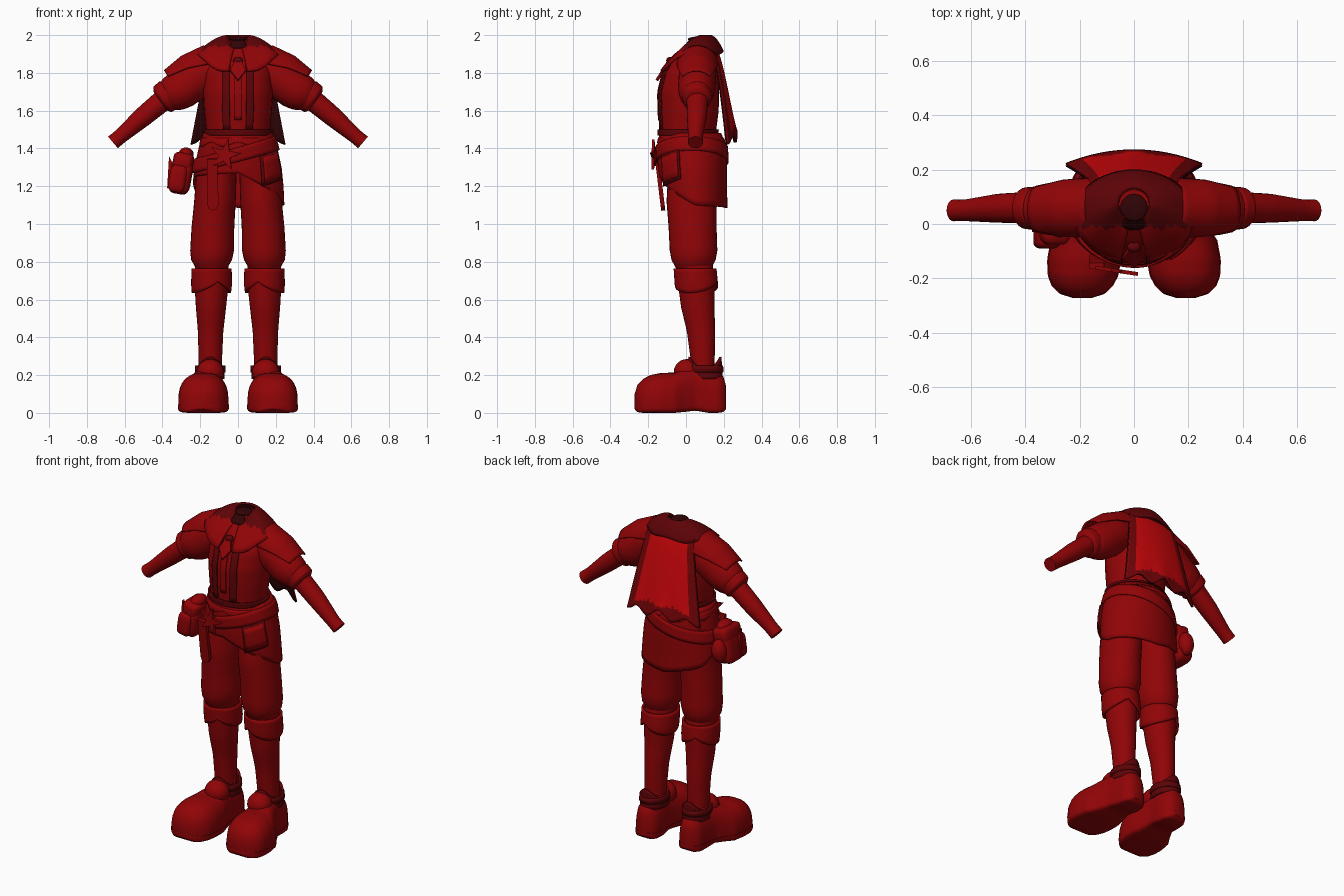
import bpy, bmesh, math
from math import sin, cos, pi, radians
from mathutils import Vector

if "Cube" in bpy.data.objects:
    bpy.data.objects.remove(bpy.data.objects["Cube"])


def mat(name, r, g, b):
    m = bpy.data.materials.new(name)
    m.diffuse_color = (r, g, b, 1)
    m.use_nodes = True
    m.node_tree.nodes["Principled BSDF"].inputs["Base Color"].default_value = m.diffuse_color
    return m


RED = mat("red cloth", 0.28, 0.0012, 0.002)
BRIGHT = mat("bright red cape", 0.6, 0.0018, 0.003)
MID = mat("muted red border", 0.17, 0.001, 0.002)
DARK = mat("dark red trim", 0.11, 0.001, 0.002)
DEEP = mat("deep red lining", 0.03, 0.001, 0.0015)


def finish(bm, name, mats, thick=0, angle=40):
    bmesh.ops.remove_doubles(bm, verts=bm.verts, dist=1e-5)
    bmesh.ops.recalc_face_normals(bm, faces=bm.faces)
    me = bpy.data.meshes.new(name)
    bm.to_mesh(me)
    bm.free()
    ob = bpy.data.objects.new(name, me)
    bpy.context.collection.objects.link(ob)
    for m in mats if isinstance(mats, (list, tuple)) else [mats]:
        me.materials.append(m)
    if thick:
        mod = ob.modifiers.new("thickness", 'SOLIDIFY')
        mod.thickness, mod.offset = thick, 0
    bpy.ops.object.select_all(action='DESELECT')
    ob.select_set(True)
    bpy.context.view_layer.objects.active = ob
    bpy.ops.object.shade_smooth_by_angle(angle=radians(angle))
    return ob


def grid(name, fn, nu, nv, mats, thick=0, caps=False, pick=None):
    """Surface from fn(u, v) with u, v in 0..1; caps close both v ends."""
    bm = bmesh.new()
    rows = [[bm.verts.new(fn(i / nu, j / nv)) for i in range(nu + 1)] for j in range(nv + 1)]
    for j in range(nv):
        for i in range(nu):
            f = bm.faces.new((rows[j][i], rows[j][i + 1], rows[j + 1][i + 1], rows[j + 1][i]))
            if pick:
                f.material_index = pick((i + .5) / nu, (j + .5) / nv)
    if caps:
        for r in (rows[0], rows[-1]):
            bm.faces.new(r[:-1])
    return finish(bm, name, mats, thick)


def lerp_rows(rows, key, k):
    """Interpolate rows of numbers by column k."""
    rows = sorted(rows, key=lambda r: r[k])
    key = min(max(key, rows[0][k]), rows[-1][k])
    for a, b in zip(rows, rows[1:]):
        if key <= b[k]:
            t = (key - a[k]) / (b[k] - a[k])
            return [p + (q - p) * t for p, q in zip(a, b)]


def surf(rings, a, z, off=0.0):
    """Point on stacked ellipses (cx, cy, z, rx, ry); a = 0 faces front."""
    cx, cy, _, rx, ry = lerp_rows(rings, z, 2)
    return Vector((cx + (rx + off) * sin(a), cy - (ry + off) * cos(a), z))


def body(name, rings, m, nv=16):
    z0, z1 = rings[-1][2], rings[0][2]
    return grid(name, lambda u, v: surf(rings, u * 2 * pi, z0 + (z1 - z0) * v), 32, nv, m, caps=True)


def wrap(name, rings, a0, a1, top, bottom, off, m, thick=0.012, nu=40, nv=6):
    """Cloth lying on stacked ellipses between two height functions of the angle."""
    def fn(u, v):
        a = a0 + (a1 - a0) * u
        return surf(rings, a, top(a) + (bottom(a) - top(a)) * v, off)
    return grid(name, fn, nu, nv, m, thick)


def tube(name, path, s, m, half=(pi, pi), thick=0, caps=True, flat=.92):
    """Sleeve along path rows (t, x, y, z, radius), mirrored by s; half = angle covered at each end."""
    d = Vector((path[-1][1] - path[0][1], 0, path[-1][3] - path[0][3])).normalized()
    n = Vector((-d.z, 0, d.x))

    def fn(u, v):
        _, x, y, z, r = lerp_rows(path, v, 0)
        a = (2 * u - 1) * (half[0] + (half[1] - half[0]) * v)
        p = Vector((x, y, z)) + n * r * cos(a) + Vector((0, flat * r * sin(a), 0))
        return Vector((p.x * s, p.y, p.z))
    return grid(name, fn, 24, 12, m, thick, caps)


def blob(name, loc, size, m, rot=(0, 0, 0), box=False):
    bm = bmesh.new()
    if box:
        bmesh.ops.create_cube(bm, size=2)
        bmesh.ops.bevel(bm, geom=bm.edges[:], offset=0.55, segments=4, affect='EDGES', profile=0.5)
    else:
        bmesh.ops.create_uvsphere(bm, u_segments=20, v_segments=12, radius=1)
    ob = finish(bm, name, m)
    ob.location, ob.scale, ob.rotation_euler = loc, size, rot
    return ob


def plate(name, pts, loc, m, depth, rot=(0, 0, 0)):
    """Flat outline in x, z with a depth along y."""
    bm = bmesh.new()
    f = bm.faces.new([bm.verts.new((x, 0, z)) for x, z in pts])
    g = bmesh.ops.extrude_face_region(bm, geom=[f])
    bmesh.ops.translate(bm, verts=[v for v in g['geom'] if isinstance(v, bmesh.types.BMVert)], vec=(0, depth, 0))
    ob = finish(bm, name, m)
    ob.location, ob.rotation_euler = loc, rot
    return ob


# Jacket torso with front bands and hem
TORSO = [(0, .075, 1.975, .055, .05), (0, .065, 1.94, .09, .07), (0, .04, 1.88, .15, .11),
         (0, .025, 1.8, .183, .145), (0, .015, 1.7, .185, .16), (0, .015, 1.6, .18, .158),
         (0, .01, 1.46, .165, .145)]
body("jacket", TORSO, RED, 24)
for s in (-1, 1):
    wrap("jacket_front_band", TORSO, s * .24, s * .46, lambda a: 1.9, lambda a: 1.5, .005, DARK, .008, 6, 12)
wrap("shirt_front", TORSO, -.1, .1, lambda a: 1.88, lambda a: 1.55, .004, RED, .008, 6, 12)
wrap("jacket_hem", TORSO, 0, 2 * pi, lambda a: 1.5, lambda a: 1.47, .008, DARK)
blob("neck_lining", (0, .06, 1.978), (.05, .05, .014), DEEP)
wrap("neck_notch", TORSO, -.5, .5, lambda a: 1.975, lambda a: 1.93, .004, DEEP, .006, 8, 4)

# Shoulder collar, open in front, with lighter front lapels
def collar(u, v):
    a = .22 + (2 * pi - .44) * u
    f = max(0, cos(a)) ** 1.5
    zi, zo = 1.995 - .06 * f, 1.905 - .10 * f + .008 * cos(6 * a)
    r = (.055 + .165 * v, .055 + .11 * v)
    return Vector((r[0] * sin(a), .075 - .045 * v - r[1] * cos(a), zo + (zi - zo) * (1 - v ** 1.7)))


grid("collar", collar, 48, 8, [DARK, RED], .012, pick=lambda u, v: int(collar(u, v).y < -.01))

# Neck tie lying on the slope of the chest
blob("tie_knot", (0, -.085, 1.865), (.026, .02, .02), DARK, (-.5, 0, 0))
plate("tie_drop", [(-.018, .06), (.018, .06), (.04, 0), (0, -.06), (-.04, 0)], (0, -.13, 1.815), RED, .016, (-.55, 0, 0))

# Back cape with muted border, dark lining and notched hem
def cape(u, v, dy=0.0):
    w = 2 * u - 1
    hem = .04 * v ** 4 * (1 - abs(w) ** 3) * (1 + .7 * cos(w * 9))
    return Vector((w * (.155 + .095 * v), .16 + .07 * v ** .6 + .04 * v - .05 * w * w * (.4 + .6 * v) - dy,
                   1.92 - .5 * v + hem))


grid("cape", cape, 36, 24, [BRIGHT, MID], .008,
     pick=lambda u, v: int(abs(2 * u - 1) > .8 or v > .86 + .05 * cos((2 * u - 1) * 9)))
grid("cape_lining", lambda u, v: cape(u, v, .008), 36, 20, DEEP, .004)

# Hips, skirt wrap, belts
HIPS = [(0, .02, 1.5, .172, .15), (0, .03, 1.42, .197, .175), (0, .035, 1.3, .224, .175),
        (0, .04, 1.2, .234, .17), (0, .05, 1.07, .24, .163)]
HEM = [(-180, 1.085), (-120, 1.14), (-85, 1.25), (0, 1.27), (45, 1.18), (90, 1.1), (180, 1.085)]
body("hips", [(c, y, z, rx - .012, ry - .012) for c, y, z, rx, ry in HIPS[:3]], RED, 8)
wrap("skirt_wrap", HIPS, -pi, pi, lambda a: 1.48, lambda a: lerp_rows(HEM, math.degrees(a), 0)[1],
     0, RED, .014, 56, 12)
wrap("slanted_belt", HIPS, -pi, pi, lambda a: 1.405 + .06 * sin(a), lambda a: 1.33 + .06 * sin(a), .01, RED, .014, 56, 4)
wrap("waist_belt", HIPS, -pi, pi, lambda a: 1.455, lambda a: 1.42 + .012 * cos(8 * a), .004, RED, .012, 64, 3)

# Star buckle and hanging belt end
star = [((.085 if i % 2 == 0 else .032) * sin(i * pi / 5 + .2), (.085 if i % 2 == 0 else .032) * cos(i * pi / 5 + .2))
        for i in range(10)]
plate("star_buckle", star, (-.07, -.178, 1.365), RED, .014, (0, 0, -.15))
plate("hanging_belt_end", [(-.03, .27), (.025, .27), (.032, .03), (.02, .005), (0, -.005), (-.02, .005), (-.028, .03)],
      (-.135, -.132, 1.075), RED, .022, (.12, 0, 0))

# Side pocket with dark rim
wrap("pocket_rim", HIPS, .55, 1.2, lambda a: 1.36 + .05 * (a - .55), lambda a: 1.2 + .06 * (a - .55), .012, DARK, .014, 10, 4)
wrap("pocket_face", HIPS, .6, 1.15, lambda a: 1.35 + .05 * (a - .55), lambda a: 1.215 + .06 * (a - .55), .02, RED, .01, 10, 4)

# Hip pouches
blob("pouch_body", (-.303, .01, 1.25), (.058, .085, .092), RED, (0, .18, 0), True)
blob("pouch_flap", (-.29, .01, 1.33), (.055, .085, .048), RED, (0, .2, 0), True)
blob("pouch_top", (-.275, .01, 1.37), (.04, .06, .035), RED)
blob("side_pouch", (-.30, .10, 1.25), (.045, .045, .07), RED, (0, .1, 0))
blob("front_pouch", (-.32, -.05, 1.24), (.045, .04, .072), RED, (0, .15, 0), True)
plate("pouch_spike", [(-.02, -.08), (.03, -.1), (.02, .03), (-.01, .09)], (-.355, -.03, 1.27), RED, .02)

for s in (-1, 1):
    # Arms: puffed sleeve, cuff, forearm and shoulder cape
    tube("sleeve", [(0, .08, .06, 1.85, .085), (.35, .2, .06, 1.785, .108), (.7, .305, .055, 1.71, .106),
                    (.87, .36, .055, 1.68, .093), (1, .385, .055, 1.66, .065)], s, RED)
    tube("sleeve_cuff", [(0, .355, .058, 1.69, .075), (.2, .365, .058, 1.685, .086), (.8, .40, .058, 1.66, .083),
                         (1, .412, .058, 1.65, .06)], s, RED)
    tube("forearm", [(0, .385, .06, 1.665, .058), (.4, .50, .058, 1.57, .053), (.85, .625, .05, 1.462, .039),
                     (1, .662, .05, 1.432, .04)], s, RED, flat=1)
    tube("shoulder_cape", [(0, .12, .06, 1.845, .114), (.5, .235, .058, 1.785, .119), (1, .33, .055, 1.715, .112)],
         s, RED, (1.5, .8), .01, False)

    # Legs: breeches, calf and knee cuff
    x = .14 * s
    body("breeches", [(.11 * s, .04, 1.36, .105, .13), (.122 * s, .03, 1.12, .11, .133), (.133 * s, .035, .98, .113, .127),
                      (.137 * s, .04, .86, .116, .126), (x, .04, .81, .108, .117), (x, .04, .76, .08, .09)], RED, 24)
    calf = [(x, .045, .80, .088, .095), (x, .055, .68, .09, .097), (.143 * s, .062, .56, .08, .088),
            (.145 * s, .08, .43, .067, .075), (.147 * s, .09, .25, .061, .061)]
    body("calf", calf, RED)
    wrap("knee_cuff", calf, 0, 2 * pi, lambda a: .765, lambda a: .70 - .065 * abs(sin(a + .35 * s)) ** .7, .012, RED)

    # Shoes: rows (y, centre, half width, bottom, top), rounded above and square below
    shoe = [(-.272, .19, .03, .02, .1), (-.26, .19, .075, .005, .145), (-.23, .19, .108, 0, .178),
            (-.19, .187, .127, 0, .2), (-.13, .183, .133, 0, .212), (-.06, .178, .125, 0, .213),
            (-.01, .168, .103, .005, .232), (.05, .157, .083, .012, .245), (.12, .15, .078, 0, .235),
            (.17, .15, .073, 0, .215), (.2, .15, .055, .005, .19), (.213, .15, .03, .02, .14)]

    def section(u, v, grow=0.0, zmax=None):
        y, c, w, z0, z1 = lerp_rows(shoe, -.272 + .485 * v, 0)
        a = u * 2 * pi
        mid = z0 + (z1 - z0) * .3
        k = .8 if sin(a) > 0 else .3
        sq = lambda t: math.copysign(abs(t) ** k, t)
        z = mid + ((z1 - mid) if sin(a) > 0 else (mid - z0)) * sq(sin(a))
        return Vector((s * (c + (w + grow) * sq(cos(a))), y, min(z, zmax) if zmax else z))
    grid("shoe", section, 32, 32, RED, caps=True)
    grid("shoe_sole", lambda u, v: section(u, v, .003, .045), 32, 32, RED)
    blob("shoe_tongue", (.147 * s, .005, .215), (.073, .07, .07), RED, (.5, 0, 0))
    ankle = [(.147 * s, .1, .32, .066, .08), (.147 * s, .1, .17, .07, .09)]
    wrap("ankle_collar", ankle, 0, 2 * pi, lambda a: .245 + .052 * abs(cos(a)) ** 3, lambda a: .18, 0, DARK, .012)
    wrap("ankle_strap", ankle, .7, 2 * pi - .7, lambda a: .25, lambda a: .215, .007, DARK, .01, 30, 2)
